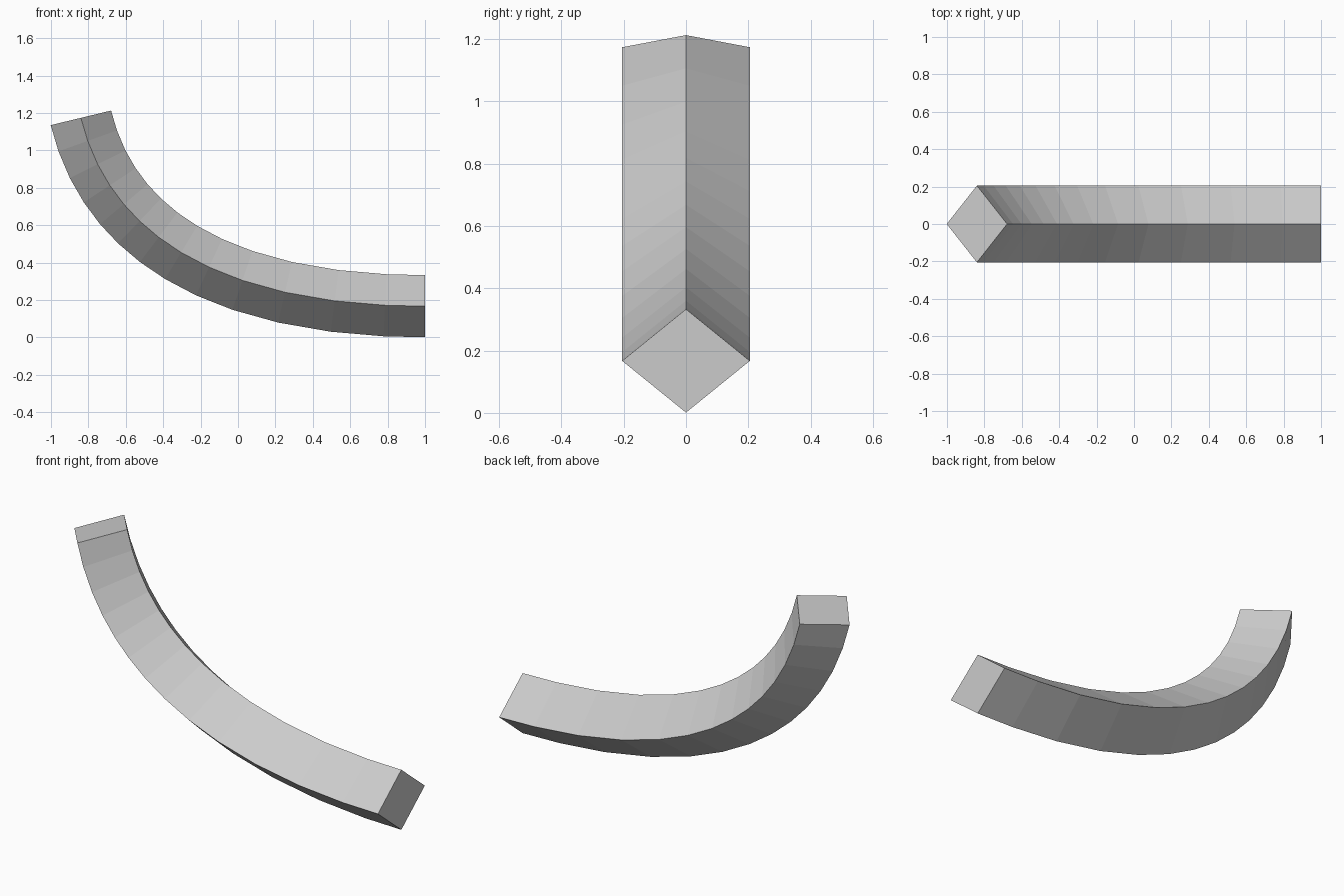
import bpy, bmesh
from mathutils import Vector

if "Cube" in bpy.data.objects:
    bpy.data.objects.remove(bpy.data.objects["Cube"])

# Centre line of the bar: one cubic curve in the x-z plane
P = [Vector((1, 0, .167)), Vector((.56, 0, .167)),
     Vector((-.61, 0, .22)), Vector((-.84, 0, 1.174))]
STEPS = [0, .135, .27, .39, .49, .57, .64, .70, .755, .805, .855, .905, .955, 1]
HALF_H, HALF_W = .166, .205


def point(t):
    s = 1 - t
    return s**3 * P[0] + 3*s*s*t * P[1] + 3*s*t*t * P[2] + t**3 * P[3]


def tangent(t):
    s = 1 - t
    d = s*s * (P[1]-P[0]) + 2*s*t * (P[2]-P[1]) + t*t * (P[3]-P[2])
    return d.normalized()


# Diamond section swept along the centre line
bm = bmesh.new()
side = Vector((0, 1, 0))
rings = []
for t in STEPS:
    c, n = point(t), tangent(t).cross(side) * -1
    offsets = (n * HALF_H, side * HALF_W, -n * HALF_H, -side * HALF_W)
    rings.append([bm.verts.new(c + o) for o in offsets])
for a, b in zip(rings, rings[1:]):
    for i in range(4):
        j = (i + 1) % 4
        bm.faces.new((a[i], a[j], b[j], b[i]))
# End caps
bm.faces.new(rings[0])
bm.faces.new(rings[-1])
bmesh.ops.recalc_face_normals(bm, faces=bm.faces)

mesh = bpy.data.meshes.new("curved_bar")
bm.to_mesh(mesh)
bm.free()
bpy.context.collection.objects.link(bpy.data.objects.new("curved_bar", mesh))
